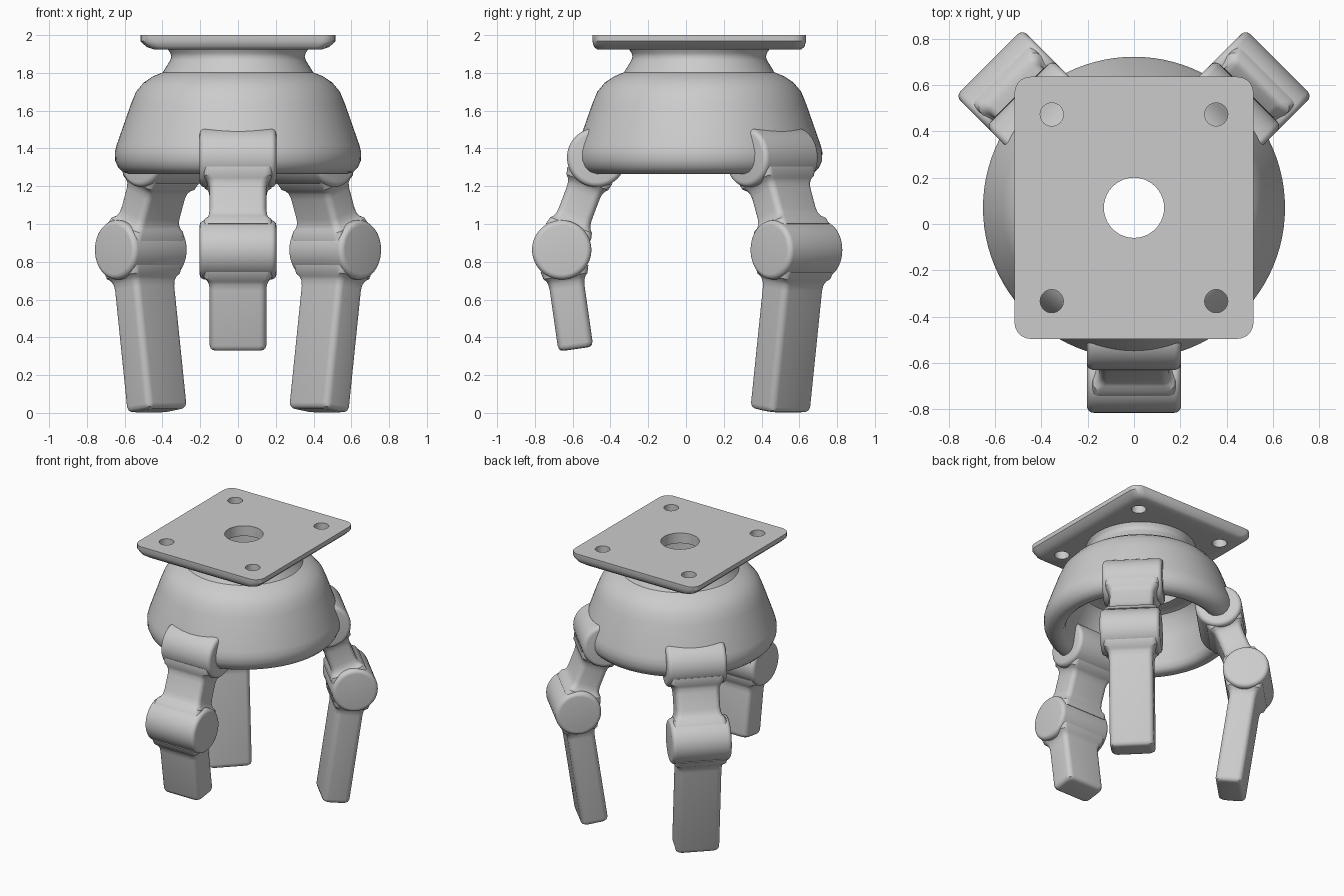
import bpy, bmesh
from math import sin, cos, pi, radians
from mathutils import Matrix, Vector

if "Cube" in bpy.data.objects:
    bpy.data.objects.remove(bpy.data.objects["Cube"], do_unlink=True)

grey = bpy.data.materials.new("light_grey")
grey.use_nodes = True
grey.diffuse_color = (0.6, 0.6, 0.6, 1)
grey.node_tree.nodes["Principled BSDF"].inputs["Base Color"].default_value = grey.diffuse_color

CENTRE = Matrix.Translation((0, 0.07, 0))


def circle(r, z, n=64):
    return [Vector((r * cos(2 * pi * i / n), r * sin(2 * pi * i / n), z)) for i in range(n)]


def rounded_rect(hx, hy, r, z, steps=5):
    """Outline of a rectangle with rounded corners at height z."""
    points = []
    for quarter, (sx, sy) in enumerate([(1, 1), (-1, 1), (-1, -1), (1, -1)]):
        for i in range(steps + 1):
            a = pi / 2 * (quarter + i / steps)
            points.append(Vector((sx * (hx - r) + r * cos(a), sy * (hy - r) + r * sin(a), z)))
    return points


def smooth(obj, angle=35):
    bpy.ops.object.select_all(action='DESELECT')
    obj.select_set(True)
    bpy.context.view_layer.objects.active = obj
    bpy.ops.object.shade_smooth_by_angle(angle=radians(angle))


def loft(name, rings, matrix, loop=False):
    """Skin a stack of outlines; cap the ends, or join last to first."""
    bm = bmesh.new()
    rows = [[bm.verts.new(p) for p in ring] for ring in rings]
    n = len(rows[0])
    pairs = list(zip(rows, rows[1:]))
    if loop:
        pairs.append((rows[-1], rows[0]))
    else:
        bm.faces.new(rows[0])
        bm.faces.new(rows[-1])
    for a, b in pairs:
        for i in range(n):
            j = (i + 1) % n
            bm.faces.new((a[i], a[j], b[j], b[i]))
    bmesh.ops.recalc_face_normals(bm, faces=bm.faces)
    mesh = bpy.data.meshes.new(name)
    bm.to_mesh(mesh)
    bm.free()
    mesh.materials.append(grey)
    obj = bpy.data.objects.new(name, mesh)
    obj.matrix_world = matrix
    bpy.context.collection.objects.link(obj)
    smooth(obj)
    return obj


# Mounting plate: rounded rectangle with a softened underside
plate = loft("mounting_plate", [
    rounded_rect(0.445, 0.54, 0.06, 1.924),
    rounded_rect(0.485, 0.557, 0.065, 1.938),
    rounded_rect(0.516, 0.566, 0.07, 1.968),
    rounded_rect(0.516, 0.566, 0.07, 2.0)], CENTRE)

# Screw holes and centre bore
holes = [(0, 0, 0.13)] + [(x, y, 0.05) for x in (-0.355, 0.355) for y in (-0.403, 0.403)]
for x, y, r in holes:
    cutter = loft("hole_cutter", [circle(r, 1.85, 40), circle(r, 2.1, 40)],
                  CENTRE @ Matrix.Translation((x, y, 0)))
    cutter.hide_render = True
    bpy.context.view_layer.objects.active = plate
    mod = plate.modifiers.new("hole", 'BOOLEAN')
    mod.operation = 'DIFFERENCE'
    mod.solver = 'EXACT'
    mod.object = cutter
    bpy.ops.object.modifier_apply(modifier=mod.name)
    bpy.data.objects.remove(cutter, do_unlink=True)
smooth(plate)

# Palm: hollow bell with a neck
outer = [(0.375, 1.93), (0.358, 1.905), (0.353, 1.885), (0.36, 1.865), (0.398, 1.803),
         (0.45, 1.782), (0.5, 1.748), (0.54, 1.7), (0.567, 1.634), (0.642, 1.42),
         (0.652, 1.38), (0.65, 1.335), (0.635, 1.3), (0.61, 1.275), (0.58, 1.266)]
inner = [(0.545, 1.268), (0.52, 1.285), (0.505, 1.32), (0.47, 1.5), (0.44, 1.6),
         (0.41, 1.638), (0.37, 1.65), (0.3, 1.65), (0.3, 1.93)]
loft("palm_shell", [circle(r, z, 96) for r, z in outer + inner], CENTRE, loop=True)


def joint(name, pos, frame):
    """Rounded barrel lying across the finger."""
    r, h, b = 0.157, 0.203, 0.028
    side = [(r - b + b * sin(a), h - b + b * cos(a)) for a in (i * pi / 10 for i in range(6))]
    rings = [circle(rad, z) for rad, z in side] + [circle(rad, -z) for rad, z in reversed(side)]
    loft(name, rings, frame @ Matrix.Translation(pos) @ Matrix.Rotation(pi / 2, 4, 'Y'))


def segment(name, start, end, frame, flare_end):
    """Rounded bar that flares into its joints, or ends in a soft tip."""
    axis = end - start
    length = axis.length
    flare = [(0.1, 0.185, 0.128), (0.14, 0.178, 0.118), (0.155, 0.163, 0.104),
             (0.175, 0.154, 0.096), (0.205, 0.15, 0.093)]
    tip = [(0.03, 0.15, 0.093), (0.012, 0.145, 0.088), (0.003, 0.135, 0.078), (0, 0.12, 0.063)]
    far = list(reversed(flare)) if flare_end else tip
    rows = flare + [(length - d, w, t) for d, w, t in far]
    tilt = Vector((0, 0, 1)).rotation_difference(axis)
    # Keep the bar's width parallel to the joint axis
    matrix = frame @ Matrix.Translation(start) @ tilt.to_matrix().to_4x4()
    if axis.z < 0:
        z = axis.normalized()
        x = Vector((1, 0, 0))
        basis = Matrix((x, z.cross(x), z)).transposed().to_4x4()
        matrix = frame @ Matrix.Translation(start) @ basis
    loft(name, [rounded_rect(w, t, 0.035, d) for d, w, t in rows], matrix)


# Three fingers around the palm; the front one is shorter
shoulder, knuckle = Vector((0, -0.543, 1.352)), Vector((0, -0.728, 0.863))
short_tip, long_tip = Vector((0, -0.653, 0.338)), Vector((0, -0.605, 0.012))
for side, angle, tip in (("front", 0, short_tip), ("back_left", 135, long_tip),
                         ("back_right", 225, long_tip)):
    frame = CENTRE @ Matrix.Rotation(radians(angle), 4, 'Z')
    joint(side + "_shoulder_joint", shoulder, frame)
    joint(side + "_knuckle_joint", knuckle, frame)
    segment(side + "_upper_finger", shoulder, knuckle, frame, True)
    segment(side + "_lower_finger", knuckle, tip, frame, False)
